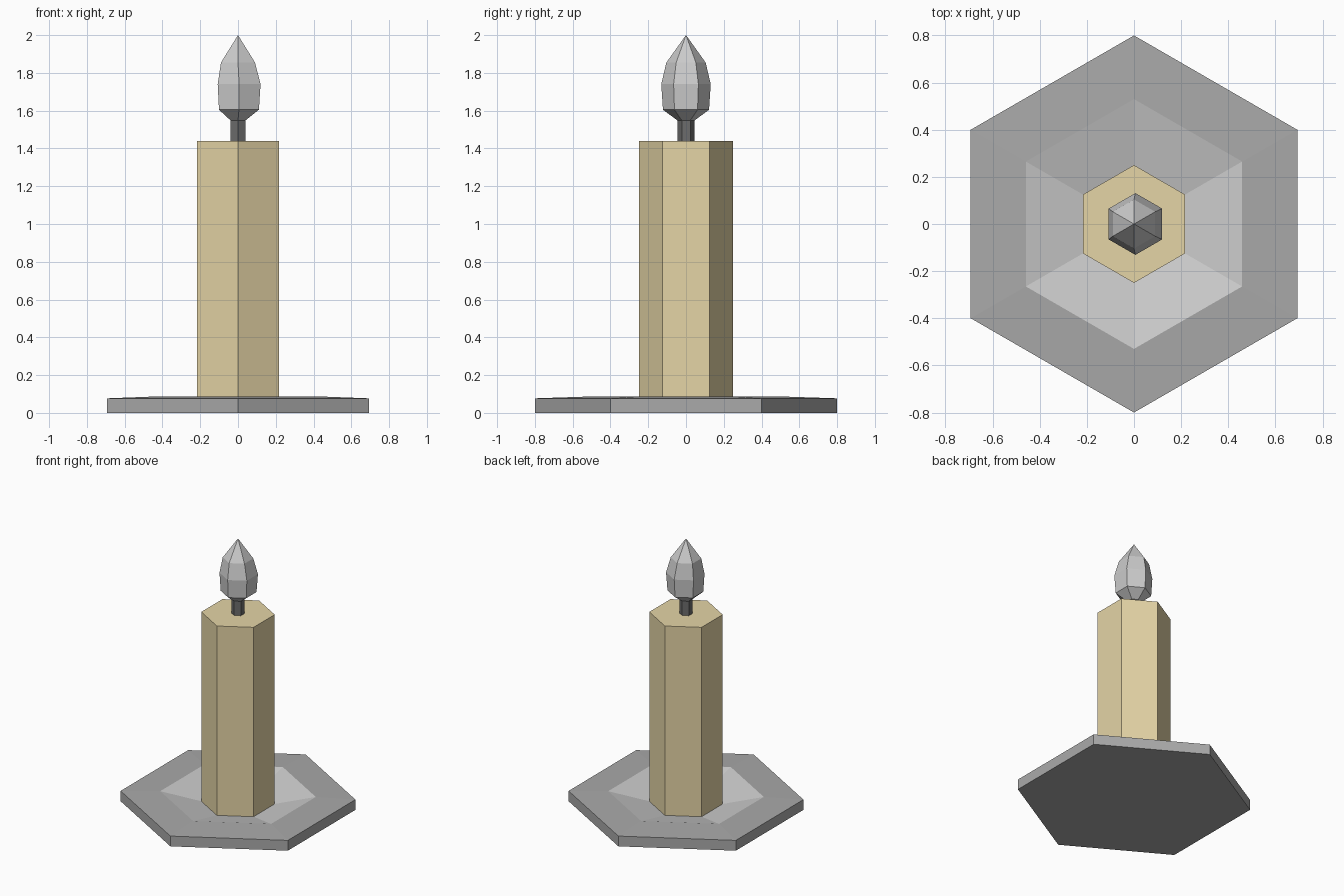
import bpy, bmesh
from math import sin, cos, pi

if "Cube" in bpy.data.objects:
    bpy.data.objects.remove(bpy.data.objects["Cube"])

SIDES = 6


def material(name, rgb):
    m = bpy.data.materials.new(name)
    m.diffuse_color = (*rgb, 1)
    m.use_nodes = True
    m.node_tree.nodes["Principled BSDF"].inputs["Base Color"].default_value = m.diffuse_color
    return m


def hex_lathe(name, profile, mats=(), band_mats=None):
    """Six-sided turned solid from (radius, z, x offset) rings, bottom to top, capped."""
    bm = bmesh.new()
    rings = []
    for r, z, dx in profile:
        if r == 0:
            rings.append([bm.verts.new((dx, 0, z))] * SIDES)
        else:
            rings.append([bm.verts.new((dx + r * cos(pi / 2 + 2 * pi * i / SIDES),
                                        r * sin(pi / 2 + 2 * pi * i / SIDES), z))
                          for i in range(SIDES)])
    for b, (lo, hi) in enumerate(zip(rings, rings[1:])):
        for i in range(SIDES):
            j = (i + 1) % SIDES
            corners = list(dict.fromkeys((lo[i], lo[j], hi[j], hi[i])))
            f = bm.faces.new(corners)
            f.material_index = band_mats[b] if band_mats else 0
    bm.faces.new(rings[0][::-1])
    if profile[-1][0] > 0:
        cap = bm.faces.new(rings[-1])
        cap.material_index = band_mats[-1] if band_mats else 0
    bmesh.ops.recalc_face_normals(bm, faces=bm.faces)
    me = bpy.data.meshes.new(name)
    bm.to_mesh(me)
    bm.free()
    for m in mats:
        me.materials.append(m)
    ob = bpy.data.objects.new(name, me)
    bpy.context.collection.objects.link(ob)
    return ob


wax = material("wax", (0.78, 0.66, 0.38))
dark = material("dark_grey", (0.15, 0.15, 0.15))
rim = material("rim_grey", (0.4, 0.4, 0.4))
light = material("light_grey", (0.8, 0.8, 0.8))

# holder: thick rim with a shallow dish sloping down to the candle
hex_lathe("holder", [(0.80, 0, 0), (0.80, 0.077, 0), (0.53, 0.086, 0), (0.25, 0.022, 0)],
          (rim, light), (0, 0, 1))

# candle body
hex_lathe("candle", [(0.25, 0.02, 0), (0.25, 1.44, 0)], (wax,))

# wick
hex_lathe("wick", [(0.045, 1.43, 0), (0.045, 1.55, 0)], (dark,))

# flame, bulging slightly to the right
hex_lathe("flame", [(0.045, 1.548, 0), (0.122, 1.605, 0.005), (0.131, 1.74, 0.006),
                    (0.104, 1.855, 0), (0, 2.0, 0)], (light,))
